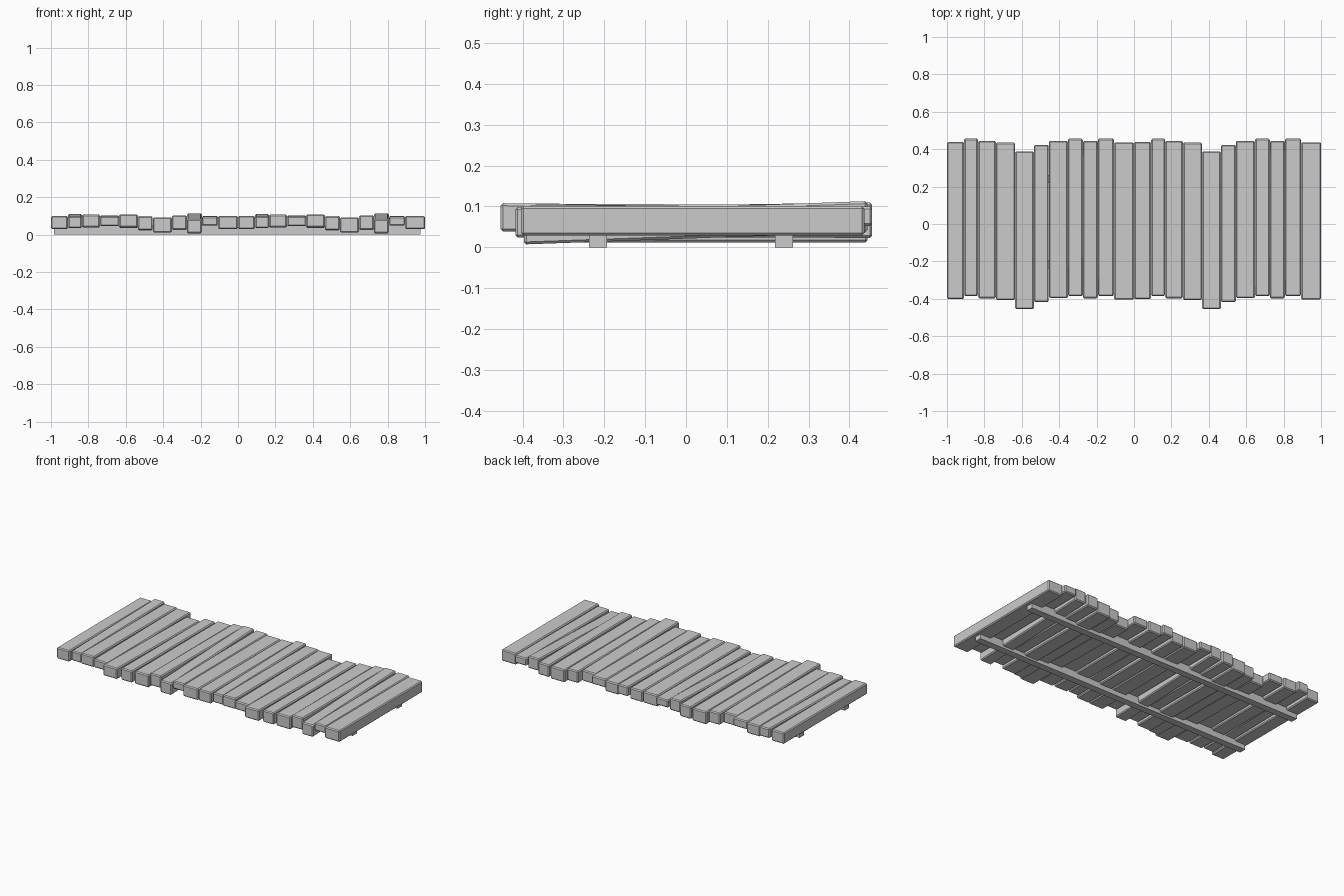
import bpy, bmesh

if "Cube" in bpy.data.objects:
    bpy.data.objects.remove(bpy.data.objects["Cube"])


def beam(name, x0, x1, y0, y1, z0, z1, rise=0.0, bevel=0.006):
    """Chamfered box; 'rise' lifts the back end to tilt it."""
    bm = bmesh.new()
    bmesh.ops.create_cube(bm, size=1)
    for v in bm.verts:
        back = v.co.y > 0
        v.co.x = x1 if v.co.x > 0 else x0
        v.co.z = (z1 if v.co.z > 0 else z0) + (rise if back else 0)
        v.co.y = y1 if back else y0
    if bevel:
        bmesh.ops.bevel(bm, geom=bm.edges[:], offset=bevel, segments=1,
                        profile=0.5, affect='EDGES')
    mesh = bpy.data.meshes.new(name)
    bm.to_mesh(mesh)
    bm.free()
    obj = bpy.data.objects.new(name, mesh)
    bpy.context.collection.objects.link(obj)
    return obj


# Planks: width, front y, front bottom z, front top z, rise to the back
LENGTH = 0.841
planks = [
    (0.091, -0.402, 0.030, 0.101, 0.000),
    (0.075, -0.385, 0.036, 0.097, 0.013),
    (0.096, -0.397, 0.039, 0.107, -0.004),
    (0.102, -0.406, 0.045, 0.097, 0.006),
    (0.101, -0.454, 0.039, 0.108, -0.014),
    (0.080, -0.418, 0.024, 0.099, -0.003),
    (0.102, -0.396, 0.012, 0.092, 0.000),
    (0.080, -0.385, 0.026, 0.103, -0.003),
    (0.080, -0.397, 0.007, 0.083, 0.030),
    (0.086, -0.385, 0.048, 0.096, 0.004),
    (0.107, -0.404, 0.029, 0.101, 0.000),
]
scale = 1.0 / sum(p[0] for p in planks)

# The same run of eleven planks is laid twice
for run in range(2):
    x = -1.0 + run
    for i, (w, y, z0, z1, rise) in enumerate(planks):
        w *= scale
        beam(f"plank_{run * len(planks) + i + 1:02d}", x + 0.0008, x + w - 0.0008,
             y, y + LENGTH, z0, z1, rise)
        x += w

# Two rails under the deck
for name, y in (("front_rail", -0.215), ("back_rail", 0.240)):
    beam(name, -0.985, 0.975, y - 0.022, y + 0.022, 0.0, 0.05, bevel=0)
